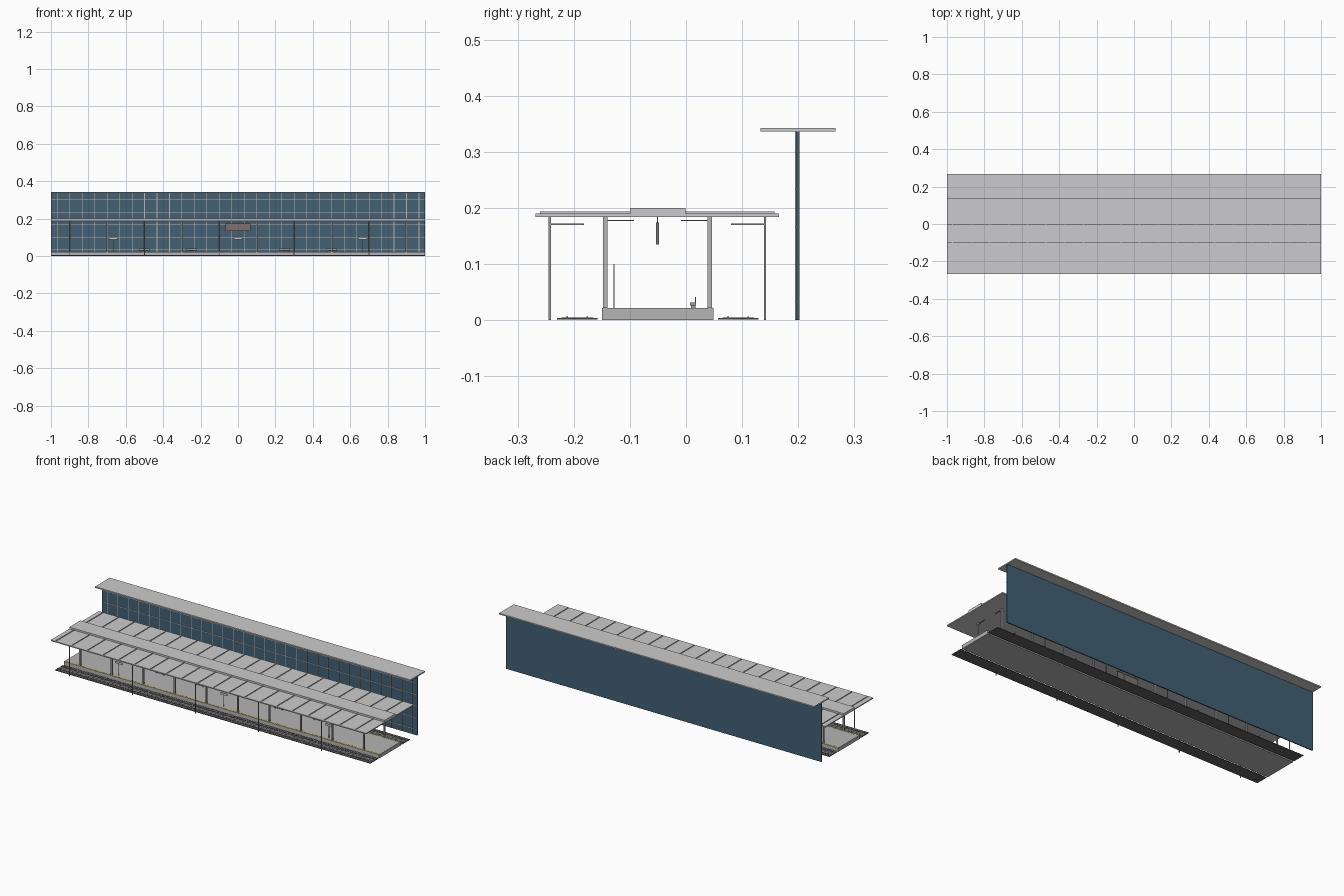
import bpy
import bmesh


def mat(name, rgb):
    m = bpy.data.materials.new(name)
    m.diffuse_color = (*rgb, 1)
    return m


ROOF = mat("roof_light_grey", (0.60, 0.60, 0.61))
CONCRETE = mat("concrete_grey", (0.46, 0.46, 0.46))
STEEL = mat("steel_grey", (0.34, 0.34, 0.34))
BLUE = mat("wall_blue", (0.055, 0.118, 0.175))
CREAM = mat("mullion_cream", (0.50, 0.47, 0.42))
BALLAST = mat("ballast_dark_grey", (0.12, 0.12, 0.12))
RAIL = mat("rail_grey", (0.22, 0.21, 0.21))
YELLOW = mat("tactile_yellow", (0.62, 0.47, 0.05))
SIGN = mat("sign_warm_grey", (0.20, 0.17, 0.16))


def boxes(name, material, bounds):
    """One object from boxes given as (x0, x1, y0, y1, z0, z1)."""
    bm = bmesh.new()
    for x0, x1, y0, y1, z0, z1 in bounds:
        cube = bmesh.ops.create_cube(bm, size=1)
        for v in cube["verts"]:
            v.co.x = x1 if v.co.x > 0 else x0
            v.co.y = y1 if v.co.y > 0 else y0
            v.co.z = z1 if v.co.z > 0 else z0
    me = bpy.data.meshes.new(name)
    bm.to_mesh(me)
    bm.free()
    me.materials.append(material)
    ob = bpy.data.objects.new(name, me)
    bpy.context.collection.objects.link(ob)
    return ob


def steps(start, step, count):
    return [start + step * i for i in range(count)]


MID = -0.051  # centre line of the platform

# Platform with tactile edge tiles
boxes("platform", CONCRETE, [(-1, 1, -0.15, 0.049, 0, 0.0215)])
boxes("tactile_tiles", YELLOW,
      [(x, x + 0.021, y, y + 0.008, 0.0215, 0.0225)
       for x in steps(-0.998, 0.025, 80) for y in (-0.148, 0.039)])

# Tracks on both sides: ballast bed, sleepers, rails
for side, c in (("front", -0.194), ("back", 0.093)):
    boxes(side + "_ballast", BALLAST, [(-1, 1, c - 0.036, c + 0.036, 0.001, 0.0042)])
    boxes(side + "_sleepers", RAIL,
          [(x, x + 0.009, c - 0.028, c + 0.028, 0.0042, 0.0052)
           for x in steps(-0.995, 0.025, 80)])
    boxes(side + "_rails", RAIL,
          [(-1, 1, c + d - 0.0015, c + d + 0.0015, 0.0042, 0.0068)
           for d in (-0.018, 0.018)])

# Canopy roof: slab, ridge and standing seams
boxes("canopy_slab", ROOF, [(-1, 1, -0.268, 0.166, 0.184, 0.190)])
boxes("canopy_ridge", ROOF, [(-1, 1, -0.10, -0.001, 0.190, 0.200)])
boxes("canopy_seams", ROOF,
      [(x - 0.002, x + 0.002, -0.26, 0.158, 0.190, 0.1935)
       for x in steps(-0.97, 0.1, 20)])

# Platform columns with inward arms under the canopy
cols = steps(-0.9, 0.2, 10)
boxes("columns", CONCRETE,
      [(x - 0.004, x + 0.004, y - 0.004, y + 0.004, 0.0215, 0.184)
       for x in cols for y in (-0.144, 0.042)])
boxes("column_arms", STEEL,
      [(x - 0.002, x + 0.002, y0, y1, 0.1765, 0.179)
       for x in cols for y0, y1 in ((-0.14, -0.093), (-0.009, 0.038))])

# Slender outer posts with arms over the tracks
posts = steps(-0.9, 0.4, 5)
boxes("outer_posts", STEEL,
      [(x - 0.002, x + 0.002, y - 0.002, y + 0.002, 0, 0.184)
       for x in posts for y in (-0.243, 0.141)])
boxes("outer_arms", STEEL,
      [(x - 0.0015, x + 0.0015, y0, y1, 0.170, 0.172)
       for x in posts for y0, y1 in ((-0.243, -0.182), (0.080, 0.141))])

# Hanging board and its rods
boxes("hanging_board", SIGN, [(-0.067, 0.067, MID - 0.0025, MID + 0.0025, 0.135, 0.174)])
boxes("board_rods", STEEL,
      [(x - 0.001, x + 0.001, MID - 0.001, MID + 0.001, 0.174, 0.184) for x in (-0.05, 0.05)])

# Standing signs
boxes("sign_poles", STEEL,
      [(x - 0.001, x + 0.001, -0.129, -0.127, 0.0215, 0.09) for x in (-0.667, 0, 0.667)])
boxes("sign_plates", ROOF,
      [(x - 0.022, x + 0.022, -0.129, -0.127, 0.088, 0.100) for x in (-0.667, 0, 0.667)])

# Benches: seat, backrest and legs
seats = (-0.5, -0.25, 0.25, 0.5)
boxes("bench_seats", STEEL,
      [(x - 0.028, x + 0.028, 0.007, 0.018, 0.0265, 0.032) for x in seats])
boxes("bench_backs", STEEL,
      [(x - 0.028, x + 0.028, 0.016, 0.018, 0.032, 0.041) for x in seats])
boxes("bench_legs", STEEL,
      [(x + d - 0.002, x + d + 0.002, 0.009, 0.017, 0.0215, 0.0265)
       for x in seats for d in (-0.022, 0.022)])

# Rear wall with mullion grid on its front, and its cap roof
boxes("rear_wall", BLUE, [(-1, 1, 0.196, 0.202, 0, 0.336)])
boxes("wall_mullions", CREAM,
      [(x - 0.0015, x + 0.0015, 0.1945, 0.196, 0, 0.336) for x in steps(-0.9667, 0.0667, 30)]
      + [(-1, 1, 0.1945, 0.196, z - 0.0015, z + 0.0015) for z in steps(0.0333, 0.0667, 5)])
boxes("wall_cap_roof", ROOF, [(-1, 1, 0.133, 0.266, 0.336, 0.343)])
